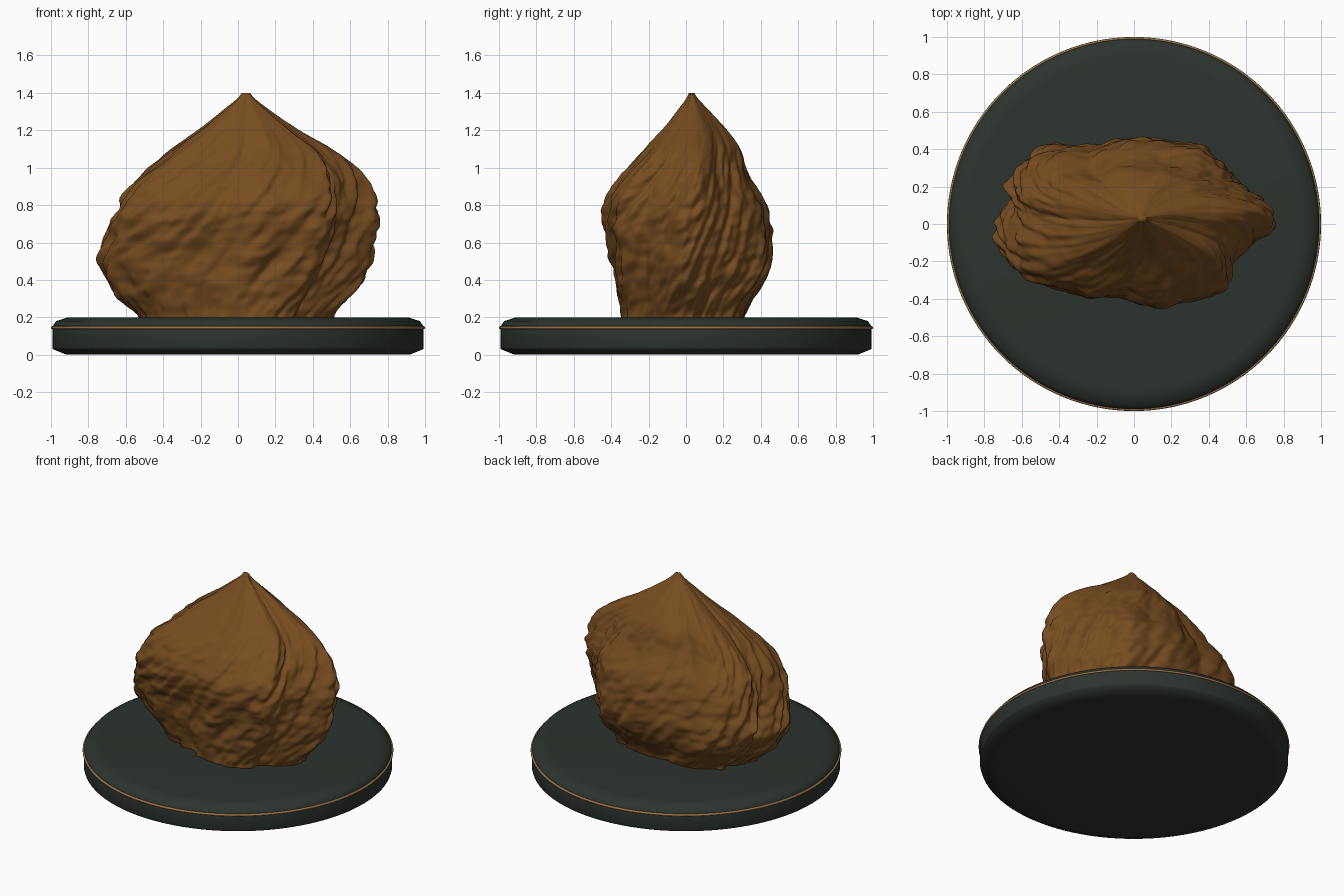
import bpy, math
from mathutils import Vector, noise

if "Cube" in bpy.data.objects:
    bpy.data.objects.remove(bpy.data.objects["Cube"])


def material(name, rgb):
    m = bpy.data.materials.new(name)
    m.diffuse_color = (*rgb, 1)
    m.use_nodes = True
    m.node_tree.nodes["Principled BSDF"].inputs["Base Color"].default_value = m.diffuse_color
    return m


def loft(name, rings, mat):
    """Skin a stack of equal-length rings and cap both ends."""
    n = len(rings[0])
    verts = [p for r in rings for p in r]
    faces = [(i * n + j, i * n + (j + 1) % n, (i + 1) * n + (j + 1) % n, (i + 1) * n + j)
             for i in range(len(rings) - 1) for j in range(n)]
    faces.append(tuple(reversed(range(n))))
    faces.append(tuple(range(len(verts) - n, len(verts))))
    me = bpy.data.meshes.new(name)
    me.from_pydata(verts, [], faces)
    me.materials.append(mat)
    for p in me.polygons:
        p.use_smooth = True
    ob = bpy.data.objects.new(name, me)
    bpy.context.collection.objects.link(ob)
    return ob


def spline(vals, t):
    """Catmull-Rom through evenly spaced values."""
    n = len(vals) - 1
    i = min(int(t), n - 1)
    f = t - i
    a, b, c, d = (vals[max(0, min(n, i + k))] for k in (-1, 0, 1, 2))
    return b + 0.5 * f * (c - a + f * (2 * a - 5 * b + 4 * c - d + f * (3 * (b - c) + d - a)))


brown = material("brown rock", (0.185, 0.075, 0.0145))
green = material("dark green base", (0.025, 0.033, 0.026))
gold = material("gold trim", (0.36, 0.19, 0.07))

# Round base with softened edges
profile = [(0.90, 0.0), (0.925, 0.003), (0.99, 0.03), (0.993, 0.04), (0.993, 0.14),
           (0.988, 0.157), (0.972, 0.18), (0.915, 0.198), (0.89, 0.2)]
N = 128
TAU = 2 * math.pi
loft("base", [[(r * math.cos(TAU * k / N), r * math.sin(TAU * k / N), z)
               for k in range(N)] for r, z in profile], green)

# Thin trim line round the base
bpy.ops.mesh.primitive_torus_add(major_segments=128, minor_segments=8, major_radius=0.992,
                                 minor_radius=0.008, location=(0, 0, 0.145))
trim = bpy.context.object
trim.name = "trim_ring"
trim.data.materials.append(gold)
bpy.ops.object.shade_smooth()

# Rock: extents every 0.1 from z = 0.2 to 1.4
CX, CY = 0.04, 0.03
left = [-.52, -.63, -.69, -.735, -.715, -.68, -.635, -.58, -.48, -.36, -.22, -.09, 0.02]
right = [.52, .60, .67, .71, .725, .745, .735, .69, .62, .50, .33, .18, 0.065]
front = [-.345, -.355, -.38, -.395, -.42, -.45, -.445, -.395, -.31, -.22, -.13, -.05, 0.015]
back = [.31, .36, .43, .46, .46, .455, .43, .37, .32, .29, .22, .13, 0.045]
# Plan outline, counter-clockwise from +x
outline = [(.76, .05), (.6, .21), (.5, .31), (.38, .43), (.25, .45), (.1, .48), (-.05, .47),
           (-.25, .42), (-.5, .42), (-.7, .24), (-.68, .1), (-.75, -.06), (-.69, -.25),
           (-.5, -.34), (-.35, -.385), (-.12, -.39), (-.05, -.43), (.1, -.47), (.25, -.44),
           (.47, -.39), (.52, -.24), (.63, -.13), (.76, -.01)]
unit = []
for x, y in outline:
    u = (x - CX) / (.72 if x > CX else .79)
    v = (y - CY) / (.45 if y > CY else .50)
    unit.append((math.atan2(v, u) % TAU, math.hypot(u, v)))
unit.sort()
unit = [(unit[-1][0] - TAU, unit[-1][1])] + unit + [(unit[0][0] + TAU, unit[0][1])]


def plan_radius(a):
    a %= TAU
    for (a0, r0), (a1, r1) in zip(unit, unit[1:]):
        if a0 <= a <= a1:
            return r0 + (r1 - r0) * (a - a0) / (a1 - a0)


N, M = 300, 150
rings = []
for i in range(M + 1):
    t = 12 * i / M
    z = 0.2 + 0.1 * t
    xl, xr, yf, yb = (spline(e, t) for e in (left, right, front, back))
    fade = max(0.0, min(1, (1.4 - z) / 0.4))
    # The section turns slowly with height and is fitted to the extents
    turn = 0.45 * (z - 0.65)
    sect = []
    for k in range(N):
        a = TAU * k / N
        r = plan_radius(a - turn)
        sect.append((r * math.cos(a), r * math.sin(a)))
    us, vs = [p[0] for p in sect], [p[1] for p in sect]
    u0, u1, v0, v1 = -min(us), max(us), -min(vs), max(vs)
    ring = []
    for k, (u, v) in enumerate(sect):
        # Ridges wind up the rock, broken by small lumps
        b = TAU * k / N - 1.1 * z
        c, s = math.cos(b), math.sin(b)
        ridge = noise.noise(Vector((6 * c, 6 * s, 1.6 * z))) * 0.04
        ridge += noise.noise(Vector((11 * c + 7, 11 * s, 4 * z))) * 0.035
        ridge += noise.noise(Vector((6 * c, 6 * s + 9, 10 * z))) * 0.035
        ridge += noise.noise(Vector((9 * c + 3, 9 * s, 20 * z))) * 0.02
        g = 1 + ridge * fade
        x = CX + g * u * ((xr - CX) / u1 if u > 0 else (CX - xl) / u0)
        y = CY + g * v * ((yb - CY) / v1 if v > 0 else (CY - yf) / v0)
        ring.append((x, y, z if i else 0.19))
    rings.append(ring)
loft("rock", rings, brown)
